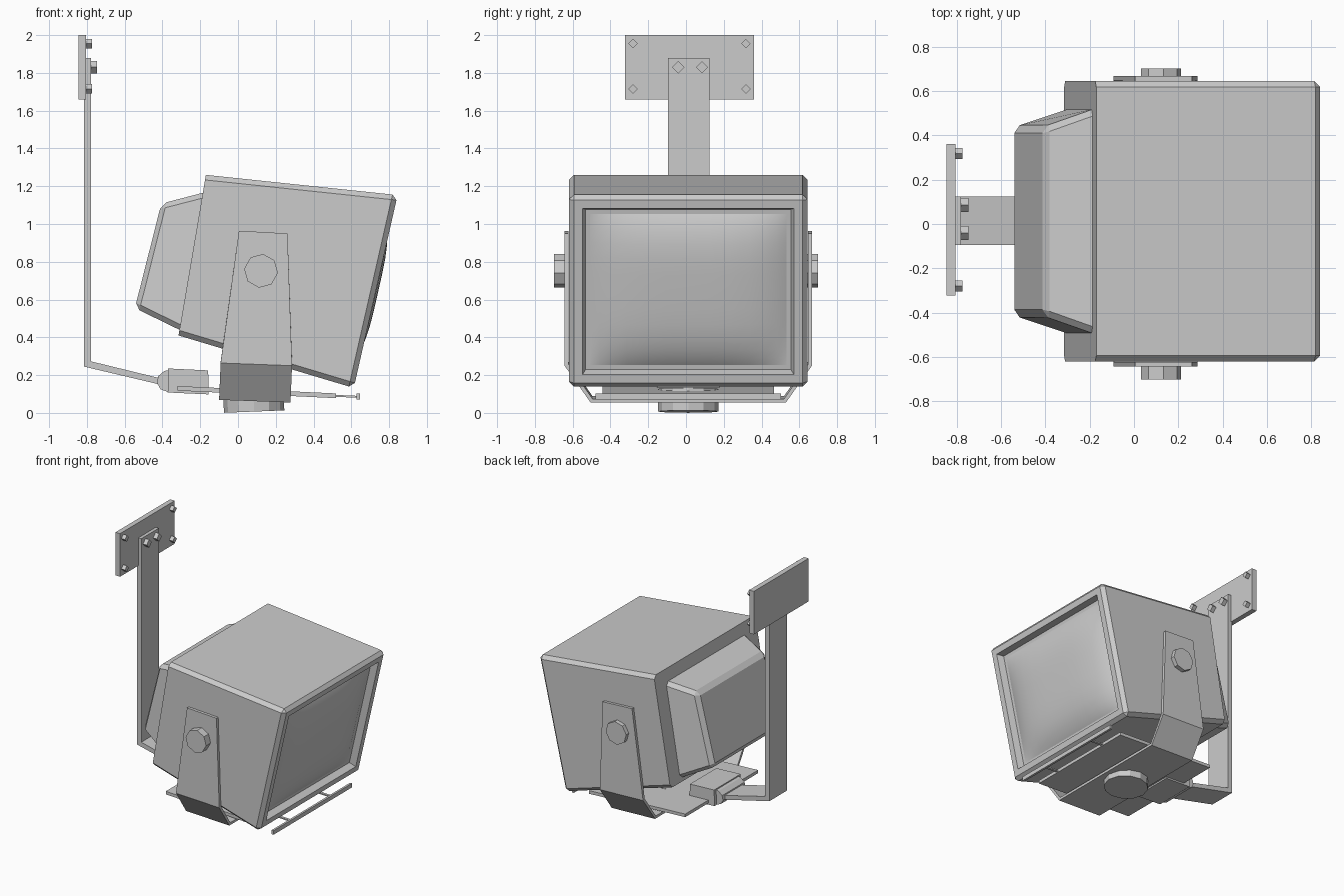
import bpy, bmesh, math
from mathutils import Vector, Matrix

if "Cube" in bpy.data.objects:
    bpy.data.objects.remove(bpy.data.objects["Cube"])

CY = 0.012   # centre line of the set in y


def add_object(name, bm):
    bmesh.ops.recalc_face_normals(bm, faces=bm.faces[:])
    me = bpy.data.meshes.new(name)
    bm.to_mesh(me)
    bm.free()
    ob = bpy.data.objects.new(name, me)
    bpy.context.scene.collection.objects.link(ob)
    return ob


def prism(name, pts, y0, y1):
    """Side profile (x, z) extruded along y."""
    bm = bmesh.new()
    f = bm.faces.new([bm.verts.new((x, y0, z)) for x, z in pts])
    r = bmesh.ops.extrude_face_region(bm, geom=[f])
    bmesh.ops.translate(bm, vec=(0, y1 - y0, 0),
                        verts=[v for v in r['geom'] if isinstance(v, bmesh.types.BMVert)])
    return add_object(name, bm)


def cylinder(name, centre, radius, depth, sides, axis, spin=0.0):
    bm = bmesh.new()
    rot = Vector((0, 0, 1)).rotation_difference(Vector(axis)).to_matrix().to_4x4()
    bmesh.ops.create_cone(bm, cap_ends=True, segments=sides, radius1=radius, radius2=radius,
                          depth=depth,
                          matrix=Matrix.Translation(centre) @ rot @ Matrix.Rotation(spin, 4, 'Z'))
    return add_object(name, bm)


def tapered_box(end_a, half_a, end_b, half_b, bevel):
    """Box between two tilted rectangles; edges of end_a stay sharp."""
    bm = bmesh.new()
    rings = []
    for (top, bot), h in ((end_a, half_a), (end_b, half_b)):
        rings.append([bm.verts.new((x, CY + s * h, z))
                      for (x, z), s in ((top, -1), (top, 1), (bot, 1), (bot, -1))])
    a, b = rings
    base = bm.faces.new(a)
    bm.faces.new(b[::-1])
    for i in range(4):
        j = (i + 1) % 4
        bm.faces.new((a[i], b[i], b[j], a[j]))
    bmesh.ops.recalc_face_normals(bm, faces=bm.faces[:])
    edges = [e for e in bm.edges if e not in base.edges[:]]
    bmesh.ops.bevel(bm, geom=edges, offset=bevel, segments=1, affect='EDGES', profile=0.5)
    return bm


# Cabinet with bevelled bezel and recessed screen opening
top_f, bot_f = Vector((0.845, 0, 1.153)), Vector((0.613, 0, 0.132))
up = (top_f - bot_f).normalized()
out = Vector((up.z, 0, -up.x))
bm = tapered_box([(-0.17, 1.26), (-0.315, 0.41)], 0.632,
                 [(top_f.x, top_f.z), (bot_f.x, bot_f.z)], 0.632, 0.027)
bm.normal_update()
front = max(bm.faces, key=lambda f: f.normal.dot(out) * f.calc_area())
bmesh.ops.inset_individual(bm, faces=[front], thickness=0.065, depth=0)
bmesh.ops.inset_individual(bm, faces=[front], thickness=0.022, depth=-0.05)
add_object("cabinet", bm)

# Bulging picture tube glass
bm = bmesh.new()
N = 14
mid = (top_f + bot_f) / 2 + Vector((0, CY, 0))
half_w, half_h = 0.52, (top_f - bot_f).length / 2 - 0.113
grid = []
for j in range(N + 1):
    v = math.sin((j / N - 0.5) * math.pi)
    row = []
    for i in range(N + 1):
        u = math.sin((i / N - 0.5) * math.pi)
        d = -0.049 + 0.062 * (1 - u ** 4) * (1 - v ** 4)
        row.append(bm.verts.new(mid + up * (v * half_h) + Vector((0, u * half_w, 0)) + out * d))
    grid.append(row)
for j in range(N):
    for i in range(N):
        bm.faces.new((grid[j][i], grid[j][i + 1], grid[j + 1][i + 1], grid[j + 1][i])).smooth = True
add_object("screen", bm)

# Tapered rear housing
add_object("rear_housing", tapered_box([(-0.175, 1.168), (-0.3, 0.435)], 0.507,
                                       [(-0.406, 1.108), (-0.546, 0.555)], 0.425, 0.027))

# U-shaped yoke around the cabinet
half = [(-0.655, 0.957, 0.005, 0.262), (-0.655, 0.257, -0.092, 0.286), (-0.517, 0.062, -0.1, 0.278)]
path = half + [(-y, z, a, b) for y, z, a, b in reversed(half)]
bm = bmesh.new()
pairs = [(bm.verts.new((a, y + CY, z + 0.007)), bm.verts.new((b, y + CY, z - 0.007)))
         for y, z, a, b in path]
for p, q in zip(pairs, pairs[1:]):
    bm.faces.new((p[0], q[0], q[1], p[1]))
me = bpy.data.meshes.new("yoke")
bm.to_mesh(me)
bm.free()
yoke = bpy.data.objects.new("yoke", me)
bpy.context.scene.collection.objects.link(yoke)
sol = yoke.modifiers.new("thickness", 'SOLIDIFY')
sol.thickness = 0.022
sol.offset = -1

# Side clamp knobs and swivel disc
for side, label in ((-1, "near"), (1, "far")):
    cylinder("knob_" + label, (0.122, side * 0.665, 0.752), 0.09, 0.07, 8, (0, 1, 0), 0.12)
cylinder("swivel_disc", (0.083, CY, 0.067), 0.16, 0.12, 12, (-0.04, 0, 1))

# Shelf under the cabinet with front rail
prism("tray", [(-0.32, 0.142), (0.52, 0.103), (0.52, 0.078), (-0.32, 0.118)], CY - 0.455, CY + 0.455)
prism("front_rail", [(0.628, 0.102), (0.645, 0.102), (0.645, 0.07), (0.628, 0.07)], CY - 0.49, CY + 0.49)
for y in (-0.25, 0.25):
    prism("rail_rod", [(0.5, 0.096), (0.635, 0.09), (0.635, 0.08), (0.5, 0.086)],
          CY + y - 0.01, CY + y + 0.01)

# Hinge block and rounded knuckle
prism("hinge_block", [(-0.37, 0.235), (-0.158, 0.225), (-0.155, 0.098), (-0.372, 0.108)],
      CY - 0.165, CY + 0.165)
prism("hinge_knuckle", [(-0.36, 0.228), (-0.39, 0.222), (-0.422, 0.195), (-0.43, 0.16),
                        (-0.41, 0.125), (-0.365, 0.108)], CY - 0.14, CY + 0.14)

# Bent support arm
prism("support_arm", [(-0.815, 1.88), (-0.779, 1.88), (-0.779, 0.273), (-0.39, 0.178),
                      (-0.4, 0.147), (-0.815, 0.245)], -0.094, 0.124)

# Wall plate with bolts
prism("wall_plate", [(-0.845, 2), (-0.805, 2), (-0.805, 1.66), (-0.845, 1.66)], -0.322, 0.36)
for y in (-0.28, 0.317):
    for z in (1.715, 1.955):
        cylinder("plate_bolt", (-0.791, y, z), 0.025, 0.034, 4, (1, 0, 0))
for y in (-0.041, 0.085):
    cylinder("arm_bolt", (-0.765, y, 1.83), 0.032, 0.036, 4, (1, 0, 0))
